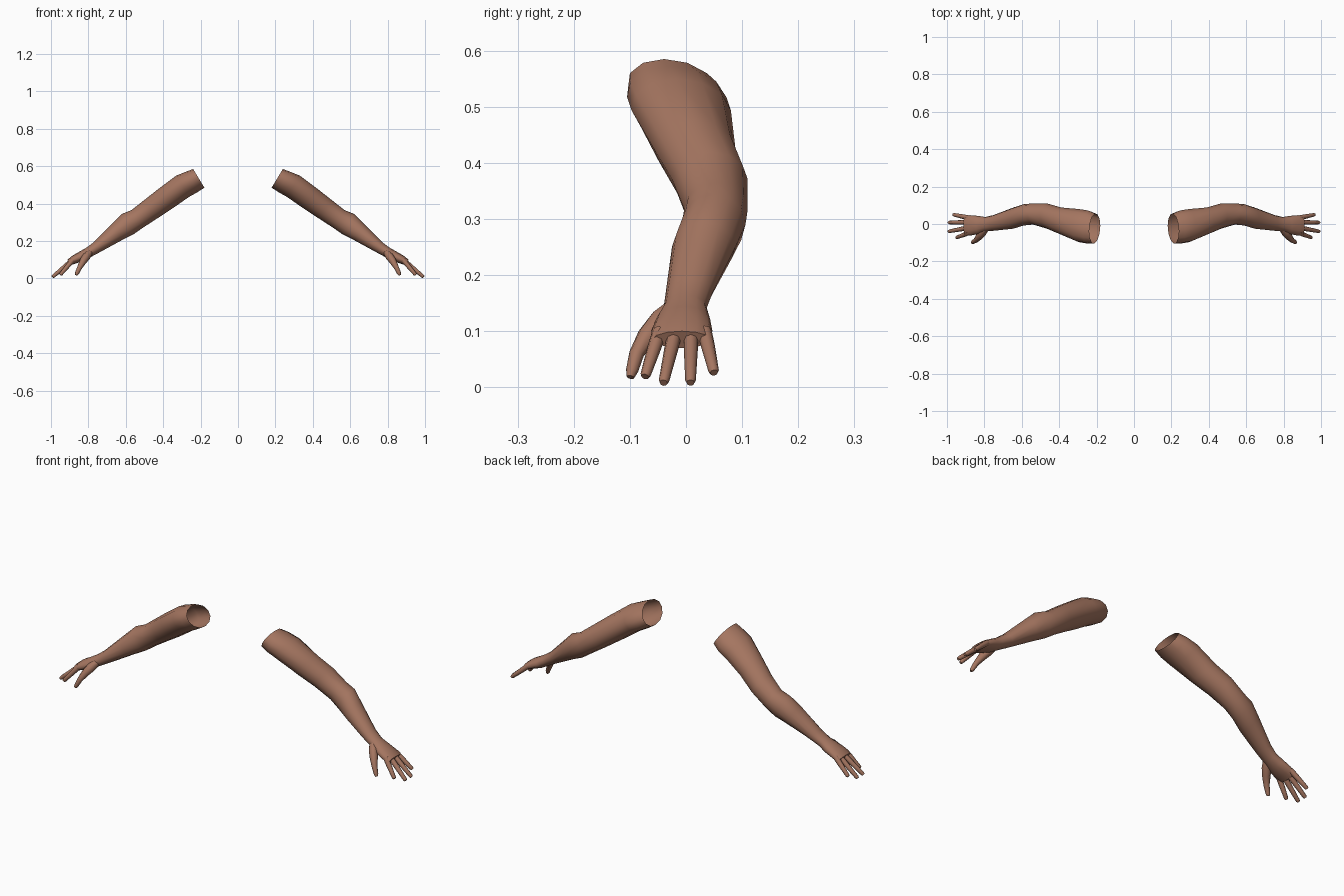
import bpy, bmesh, math
from mathutils import Vector

if "Cube" in bpy.data.objects:
    bpy.data.objects.remove(bpy.data.objects["Cube"])

skin = bpy.data.materials.new("brown_skin")
skin.diffuse_color = (0.376, 0.18, 0.118, 1)
skin.use_nodes = True
skin.node_tree.nodes["Principled BSDF"].inputs["Base Color"].default_value = skin.diffuse_color


def section(top, bottom, y_front, y_back, shear=0.0, sides=12):
    """Oval ring between a top and a bottom point (x, z), spanning y_front..y_back."""
    t, b = Vector((top[0], 0, top[1])), Vector((bottom[0], 0, bottom[1]))
    mid, half = (t + b) / 2, (t - b) / 2
    cy, ry = (y_front + y_back) / 2, (y_back - y_front) / 2
    ring = []
    for i in range(sides):
        a = 2 * math.pi * i / sides
        c = math.cos(a)
        ring.append(mid + half * c + Vector((0, cy + ry * math.sin(a) + shear * c, 0)))
    return ring


def tube(path, sides=8):
    """Round rings along a path of (x, y, z, radius)."""
    pts = [Vector(p[:3]) for p in path]
    rings = []
    for i, p in enumerate(pts):
        d = (pts[min(i + 1, len(pts) - 1)] - pts[max(i - 1, 0)]).normalized()
        side = Vector((0, 1, 0)).cross(d).normalized()
        across = d.cross(side)
        r = path[i][3]
        rings.append([p + side * -r * math.cos(2 * math.pi * k / sides)
                      + across * r * math.sin(2 * math.pi * k / sides) for k in range(sides)])
    return rings


def loft(bm, rings):
    """Skin consecutive rings, leave the start open and cap the end."""
    loops = [[bm.verts.new(p) for p in r] for r in rings]
    n = len(loops[0])
    for a, b in zip(loops, loops[1:]):
        for i in range(n):
            j = (i + 1) % n
            bm.faces.new((a[i], b[i], b[j], a[j]))
    bm.faces.new(loops[-1][::-1])


def make(name, parts, angle):
    bm = bmesh.new()
    for rings in parts:
        loft(bm, rings)
    bmesh.ops.recalc_face_normals(bm, faces=bm.faces)
    me = bpy.data.meshes.new(name)
    bm.to_mesh(me)
    bm.free()
    me.materials.append(skin)
    ob = bpy.data.objects.new(name, me)
    bpy.context.collection.objects.link(ob)
    bpy.ops.object.select_all(action='DESELECT')
    ob.select_set(True)
    bpy.context.view_layer.objects.active = ob
    bpy.ops.object.shade_smooth_by_angle(angle=math.radians(angle))
    ob.modifiers.new("both_sides", 'MIRROR').use_clip = False


# Upper arm, elbow, forearm, wrist and palm as one skin, open at the shoulder
make("arms", [[
    section((.24, .585), (.18, .485), -.103, .055, -.015),
    section((.275, .572), (.215, .462), -.105, .072, -.012),
    section((.33, .55), (.26, .437), -.097, .08, -.008),
    section((.43, .475), (.345, .378), -.058, .088),
    section((.50, .42), (.43, .322), -.025, .11),
    section((.57, .365), (.51, .27), -.003, .11),
    section((.62, .345), (.56, .235), -.008, .106),
    section((.67, .295), (.62, .205), -.025, .088),
    section((.77, .195), (.73, .145), -.036, .048),
    section((.81, .165), (.78, .118), -.04, .037),
    section((.845, .145), (.815, .098), -.053, .043),
    section((.885, .122), (.866, .08), -.062, .047),
    section((.912, .1), (.896, .07), -.06, .045),
]], 60)

# Fingers: (knuckle y, tip x, tip y, tip z)
fingers = []
for ky, tx, ty, tz in [(-.047, .95, -.073, .019), (-.019, .992, -.04, .008),
                       (.009, .992, .008, .008), (.033, .967, .05, .026)]:
    base, tip = Vector((.882, ky, .1)), Vector((tx, ty, tz))
    stations = [(0, .013), (.35, .0125), (.65, .011), (.95, .0095), (1, .007)]
    fingers.append(tube([(*base.lerp(tip, t), r) for t, r in stations]))
make("fingers", fingers, 60)

# Thumb growing from the front edge of the palm
make("thumbs", [tube([(.79, -.022, .142, .016), (.81, -.045, .118, .022),
                      (.828, -.068, .092, .019), (.846, -.088, .06, .0135),
                      (.86, -.096, .03, .011), (.866, -.099, .018, .007)])], 60)
